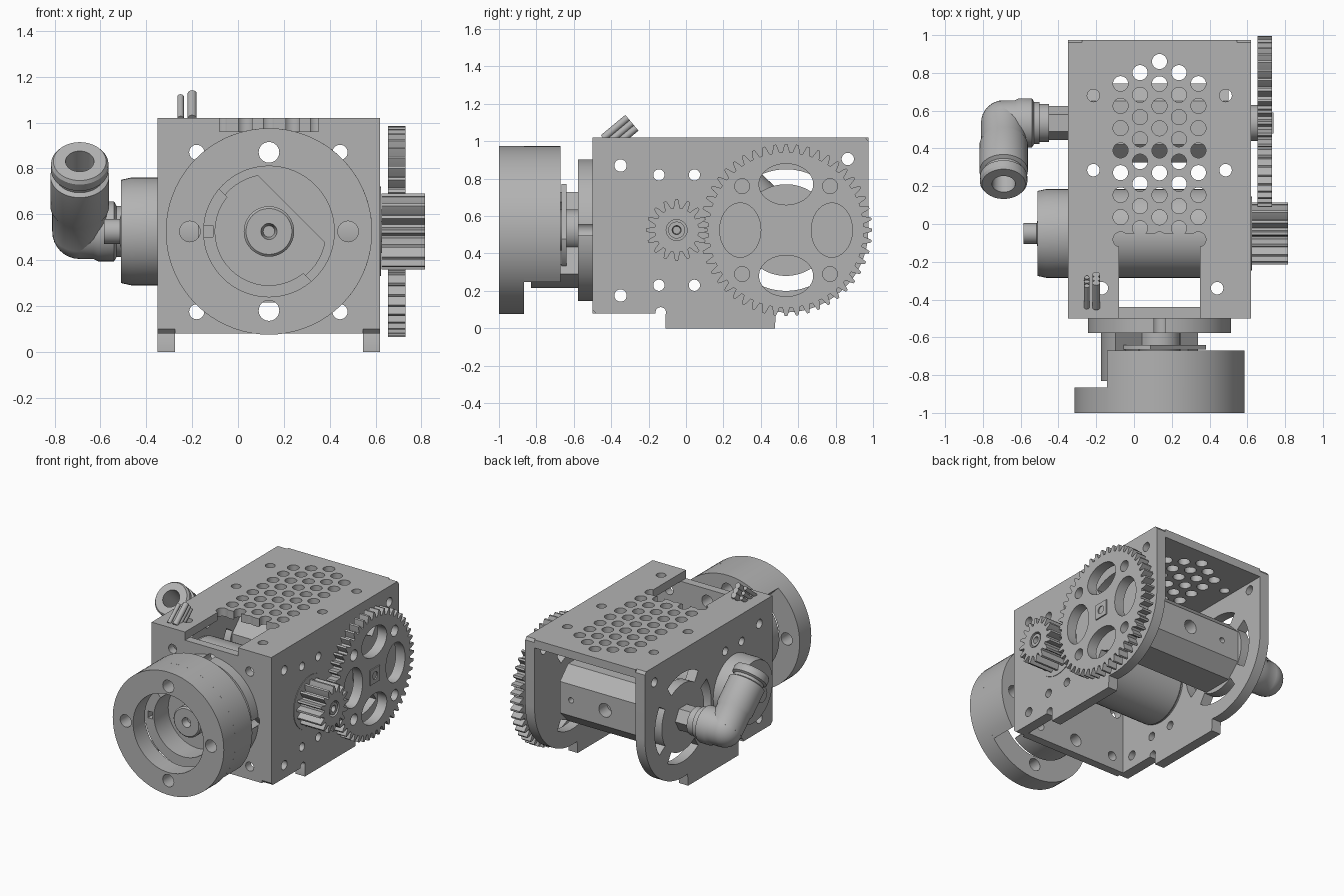
import bpy, bmesh, math
from mathutils import Vector

cube = bpy.data.objects.get("Cube")
if cube:
    bpy.data.objects.remove(cube)

metal = bpy.data.materials.new("plain grey metal")
metal.use_nodes = True
GREY = (0.45, 0.45, 0.45, 1)
metal.diffuse_color = GREY
metal.node_tree.nodes["Principled BSDF"].inputs["Base Color"].default_value = GREY
parts = []


def finish(name, bm):
    bmesh.ops.recalc_face_normals(bm, faces=bm.faces)
    mesh = bpy.data.meshes.new(name)
    bm.to_mesh(mesh)
    bm.free()
    mesh.materials.append(metal)
    obj = bpy.data.objects.new(name, mesh)
    bpy.context.collection.objects.link(obj)
    parts.append(obj)
    return obj


def prism(name, outlines, axis, lo, hi):
    """Extrude flat outlines along one axis into a single object."""
    place = {"x": lambda u, v, w: (w, u, v),
             "y": lambda u, v, w: (u, w, v),
             "z": lambda u, v, w: (u, v, w)}[axis]
    bm = bmesh.new()
    for outline in outlines:
        a = [bm.verts.new(place(u, v, lo)) for u, v in outline]
        b = [bm.verts.new(place(u, v, hi)) for u, v in outline]
        bm.faces.new(a)
        bm.faces.new(b[::-1])
        for i in range(len(a)):
            j = (i + 1) % len(a)
            bm.faces.new((a[i], a[j], b[j], b[i]))
    return finish(name, bm)


def lathe(name, origin, direction, profile, steps=48):
    """Spin (radius, distance) points around an axis."""
    bm = bmesh.new()
    verts = [bm.verts.new((r, 0, d)) for r, d in profile]
    edges = [bm.edges.new(pair) for pair in zip(verts, verts[1:])]
    bmesh.ops.spin(bm, geom=verts + edges, cent=(0, 0, 0), axis=(0, 0, 1),
                   angle=math.tau, steps=steps, use_duplicate=False)
    bmesh.ops.remove_doubles(bm, verts=bm.verts, dist=0.0005)
    turn = Vector(direction).to_track_quat("Z", "Y").to_matrix().to_4x4()
    bm.transform(turn)
    bmesh.ops.translate(bm, verts=bm.verts, vec=origin)
    return finish(name, bm)


def arc(u, v, r, start, end, n=24):
    angles = [math.radians(start + (end - start) * i / n) for i in range(n + 1)]
    return [(u + r * math.cos(a), v + r * math.sin(a)) for a in angles]


def oval(u, v, r, r2=None, n=24):
    r2 = r2 or r
    return [(u + r * math.cos(math.tau * i / n), v + r2 * math.sin(math.tau * i / n))
            for i in range(n)]


def rect(u0, v0, u1, v1):
    return [(u0, v0), (u1, v0), (u1, v1), (u0, v1)]


def slot(u, v, inner, outer, middle, spread):
    return (arc(u, v, outer, middle - spread, middle + spread)
            + arc(u, v, inner, middle + spread, middle - spread))


def gear_outline(u, v, root, tip, teeth):
    points = []
    for i in range(teeth):
        for r, s in ((root, -.36), (root * .4 + tip * .6, -.22), (tip, -.11),
                     (tip, .11), (root * .4 + tip * .6, .22), (root, .36)):
            a = math.tau * (i + s) / teeth
            points.append((u + r * math.cos(a), v + r * math.sin(a)))
    return points


def cut(obj, outlines, axis, lo, hi):
    cutter = prism("cutter", outlines, axis, lo, hi)
    mod = obj.modifiers.new("cut", "BOOLEAN")
    mod.operation, mod.solver, mod.object = "DIFFERENCE", "EXACT", cutter
    graph = bpy.context.evaluated_depsgraph_get()
    mesh = bpy.data.meshes.new_from_object(obj.evaluated_get(graph))
    obj.modifiers.clear()
    obj.data = mesh
    parts.remove(cutter)
    bpy.data.objects.remove(cutter)


CX, CZ = .135, .525        # front wheel axis
MY, GY = -.05, .535        # motor and large gear axes

# Side plates with feet and rounded rear
side = ([(-.48, .08), (-.11, .08), (-.11, 0), (.475, 0)]
        + arc(GY, CZ, .44, -97, 0) + [(.975, 1), (.96, 1.02), (-.5, 1.02), (-.5, .1)])
side_holes = [oval(-.35, .87, .033), oval(-.35, .175, .033), oval(.865, .905, .033),
              oval(-.135, .085, .028)]
side_holes += [oval(MY + dy, CZ + dz, .03) for dy in (-.095, .095) for dz in (-.295, .295)]
for name, x, slots in (("left", .545, (90, 270)), ("right", -.35, (0, 90, 180, 270))):
    plate = prism(name + "_side_plate", [side], "x", x, x + .075)
    cut(plate, side_holes + [slot(GY, CZ, .245, .325, a, 33) for a in slots],
        "x", x - .1, x + .2)

# Perforated top plate with scalloped opening
top = prism("top_plate", [rect(-.275, -.5, .545, .975)], "z", .96, 1.02)
honeycomb = []
for column in range(-2, 3):
    first = .86 - .0585 * abs(column)
    for row in range(9):
        y = first - .1178 * row
        if y > -.12:
            honeycomb.append(oval(CX + column * .103, y, .04))
mounts = [oval(x, y, .033) for x in (-.215, .485) for y in (.285, .68)]
mounts += [oval(x, -.34, .033) for x in (-.17, .44)]
cut(top, honeycomb + mounts, "z", .9, 1.1)
cut(top, [rect(-.08, -.6, .35, -.05)], "z", .9, 1.1)

# Front plate and round flange
wheel_holes = [oval(CX + dx, CZ + dz, .045) for dx, dz in
               ((.345, 0), (-.345, 0), (0, .345), (0, -.345))]
front = prism("front_plate", [rect(-.275, .08, .545, .96)], "y", -.5, -.44)
corner_holes = [oval(x, z, .033) for x in (-.18, .445) for z in (.175, .87)]
cut(front, corner_holes + wheel_holes, "y", -.6, -.3)
flange = prism("front_flange", [oval(CX, CZ, .38, n=64)], "y", -.578, -.5)
cut(flange, wheel_holes, "y", -.7, -.4)

# Output wheel: full front ring with a half ring behind it
for name, outline, lo, hi in (("wheel_ring", oval(CX, CZ, .45, n=72), -1, -.865),
                              ("wheel_half_ring", arc(CX, CZ, .45, -38, 128, 40), -.865, -.67)):
    ring = prism(name, [outline], "y", lo, hi)
    cut(ring, [oval(CX, CZ, .285, n=64)], "y", -1.2, -.5)
    cut(ring, wheel_holes, "y", -1.2, -.5)

# Half hub, stop plate and output shaft
hub = prism("half_hub", [arc(CX, CZ, .31, 139, 311, 40)], "y", -.83, -.578)
cut(hub, [oval(CX, CZ, .235, n=48), rect(-.15, .5, -.11, .55)], "y", -1, -.66)
prism("stop_plate", [arc(CX, CZ, .25, 101, 349, 40)], "y", -.665, -.64)
lathe("output_shaft", (CX, -.5, CZ), (0, -1, 0),
      [(.11, 0), (.11, .28), (.1, .29), (.035, .29), (.025, .24), (0, .24)])

# Motor across the housing, with end cap and stub
lathe("motor", (.545, MY, CZ), (-1, 0, 0),
      [(0, 0), (.235, 0), (.235, .8), (.228, .81), (.228, .83), (.235, .84),
       (.235, 1.01), (.225, 1.055), (.075, 1.055), (.055, 1.06), (.055, 1.13), (0, 1.13)])
lathe("motor_face", (.62, MY, CZ), (1, 0, 0), [(0, 0), (.195, 0), (.195, .004), (0, .004)])

# Pinion with bored shaft
pinion = prism("pinion", [gear_outline(MY, CZ, .118, .165, 16)], "x", .625, .815)
cut(pinion, [oval(MY, CZ, .056)], "x", .7, .9)
lathe("pinion_shaft", (.6, MY, CZ), (1, 0, 0),
      [(0, 0), (.045, 0), (.045, .21), (.024, .21), (.02, .16), (0, .16)])

# Large gear with oval windows, hub and square shaft
gear = prism("large_gear", [gear_outline(GY, CZ, .415, .46, 48)], "x", .655, .73)
windows = [oval(GY + s * .245, CZ, .11, .145, 36) for s in (-1, 1)]
windows += [oval(GY, CZ + s * .245, .145, .11, 36) for s in (-1, 1)]
windows += [oval(GY + a * .235, CZ + b * .235, .04) for a in (-1, 1) for b in (-1, 1)]
cut(gear, windows, "x", .5, .9)
lathe("gear_spacer", (.5, GY, CZ), (1, 0, 0), [(0, 0), (.095, 0), (.095, .155), (0, .155)])
square = prism("square_shaft", [rect(GY - .055, CZ - .055, GY + .055, CZ + .055)],
               "x", .6, .738)
cut(square, [oval(GY, CZ, .028)], "x", .68, .8)

# Chamfered actuator block between the side plates
s, c = .21, .115
block = prism("actuator_block", [[(GY + a, CZ + b) for a, b in
              ((-s, -c), (-c, -s), (c, -s), (s, -c), (s, c), (c, s), (-c, s), (-s, c))]],
              "x", -.275, .5)
cut(block, [oval(CX, CZ, .05), oval(-.14, CZ, .02), oval(.41, CZ, .02)], "y", .65, .9)

# Elbow fitting: hex nut, horizontal body, angled barrel
EX = -.69
lathe("fitting_nut", (-.34, GY, CZ), (-1, 0, 0),
      [(0, 0), (.09, 0), (.09, .12), (0, .12)], 6)
lathe("fitting_body", (-.45, GY, CZ), (-1, 0, 0),
      [(0, 0), (.1, 0), (.1, .05), (.112, .05), (.112, .08), (.13, .09),
       (.13, .16), (.12, .18), (.12, .24), (0, .24)])
bpy.ops.mesh.primitive_uv_sphere_add(segments=32, ring_count=16, radius=.12,
                                     location=(EX, GY, CZ))
elbow = bpy.context.object
elbow.name = "fitting_elbow"
elbow.data.materials.append(metal)
parts.append(elbow)
lathe("fitting_barrel", (EX, GY, CZ), (0, -.73, .69),
      [(0, 0), (.12, 0), (.12, .14), (.128, .16), (.128, .35), (.108, .36),
       (.108, .38), (.125, .39), (.125, .43), (.115, .445), (.062, .445),
       (.058, .25), (0, .25)])

# Slanted connector pins on the top
for name, x, r, length in (("thin_pin", -.25, .014, .15), ("thick_pin", -.2, .02, .17)):
    pin = lathe(name, (x, -.42, .99), (0, .77, .64),
                [(0, 0), (r, 0), (r, length), (0, length)], 16)
    for offset in (-.035, .035):
        twin = pin.copy()
        twin.name = name + "_twin"
        twin.location = (0, -offset * .64, offset * .77)
        bpy.context.collection.objects.link(twin)

# Smooth round faces, keep corners sharp
bpy.ops.object.select_all(action="DESELECT")
for obj in parts:
    obj.select_set(True)
bpy.context.view_layer.objects.active = parts[0]
bpy.ops.object.shade_smooth_by_angle(angle=math.radians(30))
